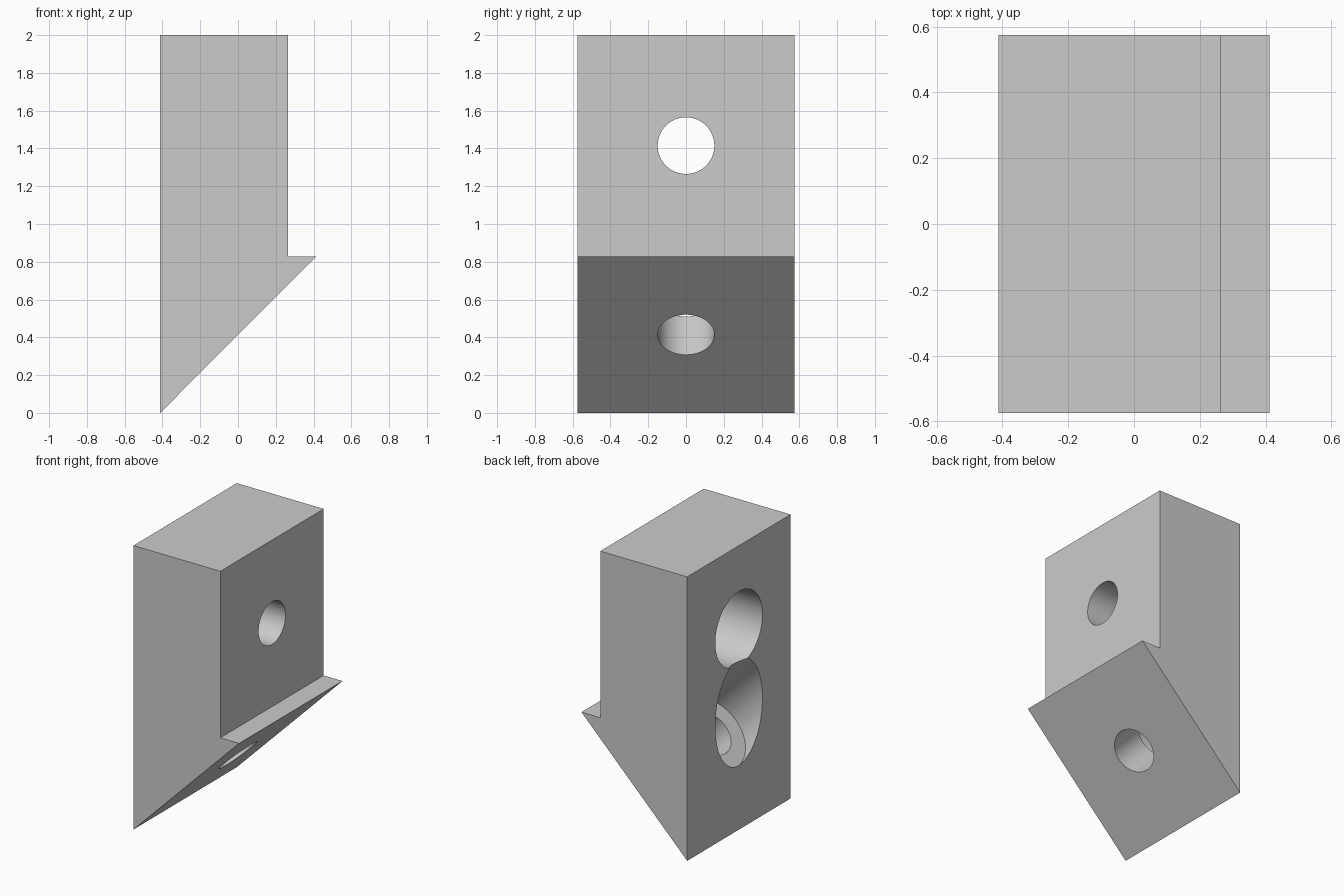
import bpy, bmesh
from math import radians, sqrt
from mathutils import Vector

if "Cube" in bpy.data.objects:
    bpy.data.objects.remove(bpy.data.objects["Cube"])

BACK, FRONT, LIP = -0.412, 0.265, 0.412
HALF_WIDTH = 0.575
HOLE_R, BORE_R = 0.15, 0.263
PLATE = 0.286          # material left under each bolt head

grey = bpy.data.materials.new("light grey")
grey.use_nodes = True
grey.diffuse_color = (0.6, 0.6, 0.6, 1)
grey.node_tree.nodes["Principled BSDF"].inputs["Base Color"].default_value = (0.6, 0.6, 0.6, 1)


def extruded_profile(name, points):
    """Prism along y from an x-z outline."""
    bm = bmesh.new()
    face = bm.faces.new([bm.verts.new((x, -HALF_WIDTH, z)) for x, z in points])
    new = bmesh.ops.extrude_face_region(bm, geom=[face])["geom"]
    bmesh.ops.translate(bm, vec=(0, 2 * HALF_WIDTH, 0),
                        verts=[g for g in new if isinstance(g, bmesh.types.BMVert)])
    bmesh.ops.recalc_face_normals(bm, faces=bm.faces)
    mesh = bpy.data.meshes.new(name)
    bm.to_mesh(mesh)
    bm.free()
    obj = bpy.data.objects.new(name, mesh)
    bpy.context.collection.objects.link(obj)
    mesh.materials.append(grey)
    return obj


def cut_cylinder(target, start, direction, length, radius):
    """Drill a round hole from start along direction."""
    direction = Vector(direction).normalized()
    bpy.ops.mesh.primitive_cylinder_add(
        vertices=64, radius=radius, depth=length,
        location=Vector(start) + direction * length / 2,
        rotation=direction.to_track_quat('Z', 'Y').to_euler())
    cutter = bpy.context.object
    cutter.hide_render = True
    cutter.data.materials.append(grey)
    mod = target.modifiers.new("drill", 'BOOLEAN')
    mod.operation, mod.solver, mod.object = 'DIFFERENCE', 'EXACT', cutter
    bpy.context.view_layer.objects.active = target
    bpy.ops.object.modifier_apply(modifier=mod.name)
    bpy.data.objects.remove(cutter)


def counterbored_hole(target, seat, outward):
    """Wide bore from the seat towards the back, narrow hole through the plate."""
    outward = Vector(outward).normalized()
    cut_cylinder(target, seat, outward, 1.2, BORE_R)
    cut_cylinder(target, Vector(seat) + outward * 0.1, -outward, 0.8, HOLE_R)


# Block with a 45 degree underside and a small front lip
block = extruded_profile("angled_block", [
    (BACK, 0), (LIP, 0.827), (FRONT, 0.827), (FRONT, 2), (BACK, 2)])

# Horizontal bolt hole
counterbored_hole(block, (FRONT - PLATE, 0, 1.415), (-1, 0, 0))

# Bolt hole square to the sloping underside
step = PLATE / sqrt(2)
counterbored_hole(block, (-step, 0, 0.414 + step), (-1, 0, 1))

# Smooth bores, crisp edges
bpy.ops.object.select_all(action='DESELECT')
block.select_set(True)
bpy.context.view_layer.objects.active = block
bpy.ops.object.shade_smooth_by_angle(angle=radians(30))
